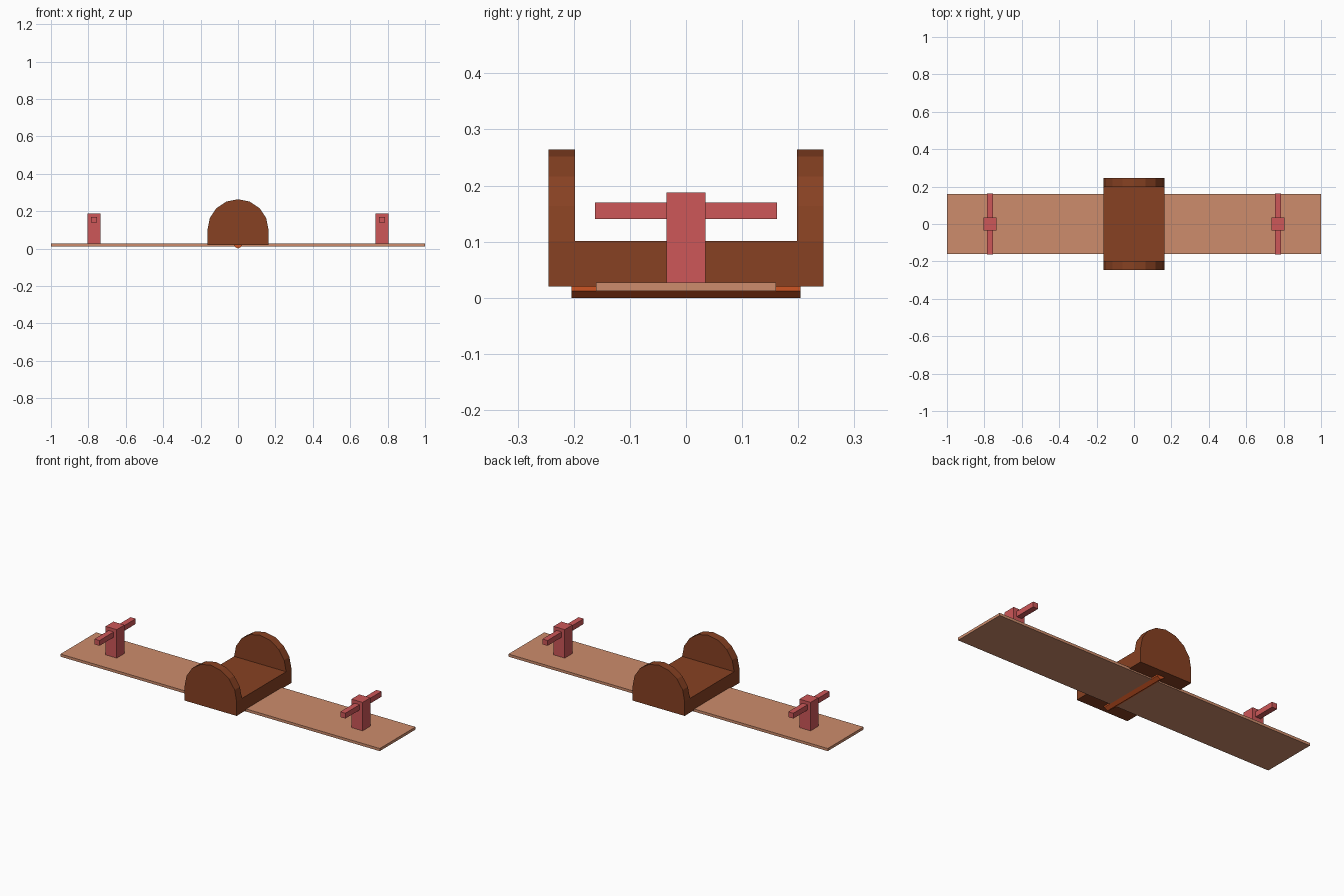
import bpy, math

if "Cube" in bpy.data.objects:
    bpy.data.objects.remove(bpy.data.objects["Cube"])


def material(name, rgb):
    m = bpy.data.materials.new(name)
    lin = [((c / 255 + 0.055) / 1.055) ** 2.4 for c in rgb]
    m.diffuse_color = (*lin, 1)
    m.use_nodes = True
    m.node_tree.nodes["Principled BSDF"].inputs["Base Color"].default_value = m.diffuse_color
    return m


TAN = material("tan_wood", (205, 140, 108))
BROWN = material("brown_wood", (135, 65, 34))
RED = material("red_paint", (205, 87, 88))
ORANGE = material("orange_metal", (205, 85, 36))


def make(name, verts, faces, mat):
    me = bpy.data.meshes.new(name)
    me.from_pydata(verts, [], faces)
    me.materials.append(mat)
    ob = bpy.data.objects.new(name, me)
    bpy.context.collection.objects.link(ob)
    return ob


def prism(name, profile, y0, y1, mat):
    """Extrude an anticlockwise (x, z) profile along y."""
    n = len(profile)
    verts = [(x, y, z) for y in (y0, y1) for x, z in profile]
    faces = [tuple(range(n)), tuple(reversed(range(n, 2 * n)))]
    faces += [(i, i + n, (i + 1) % n + n, (i + 1) % n) for i in range(n)]
    return make(name, verts, faces, mat)


def box(name, x0, x1, y0, y1, z0, z1, mat):
    return prism(name, [(x0, z0), (x1, z0), (x1, z1), (x0, z1)], y0, y1, mat)


# Plank
box("plank", -1, 1, -0.16, 0.16, 0.012, 0.027, TAN)

# Handles: post and crossbar at each end
for side, x in (("left", -0.77), ("right", 0.77)):
    box(side + "_post", x - 0.035, x + 0.035, -0.035, 0.035, 0.027, 0.188, RED)
    box(side + "_handlebar", x - 0.016, x + 0.016, -0.162, 0.162, 0.14, 0.17, RED)

# Central saddle with arched cheeks
R, BASE, SPRING = 0.163, 0.02, 0.101
box("saddle_block", -R, R, -0.198, 0.198, BASE, SPRING, BROWN)
arch = [(-R, BASE), (R, BASE)]
arch += [(R * math.cos(i * math.pi / 8), SPRING + R * math.sin(i * math.pi / 8))
         for i in range(9)]
prism("front_cheek", arch, -0.245, -0.198, BROWN)
prism("back_cheek", arch, 0.198, 0.245, BROWN)

# Hexagonal pivot axle
r = 0.024
axle = [(r * math.sin(i * math.pi / 3), r - r * math.cos(i * math.pi / 3))
        for i in range(6)]
prism("axle", axle, -0.204, 0.204, ORANGE)
